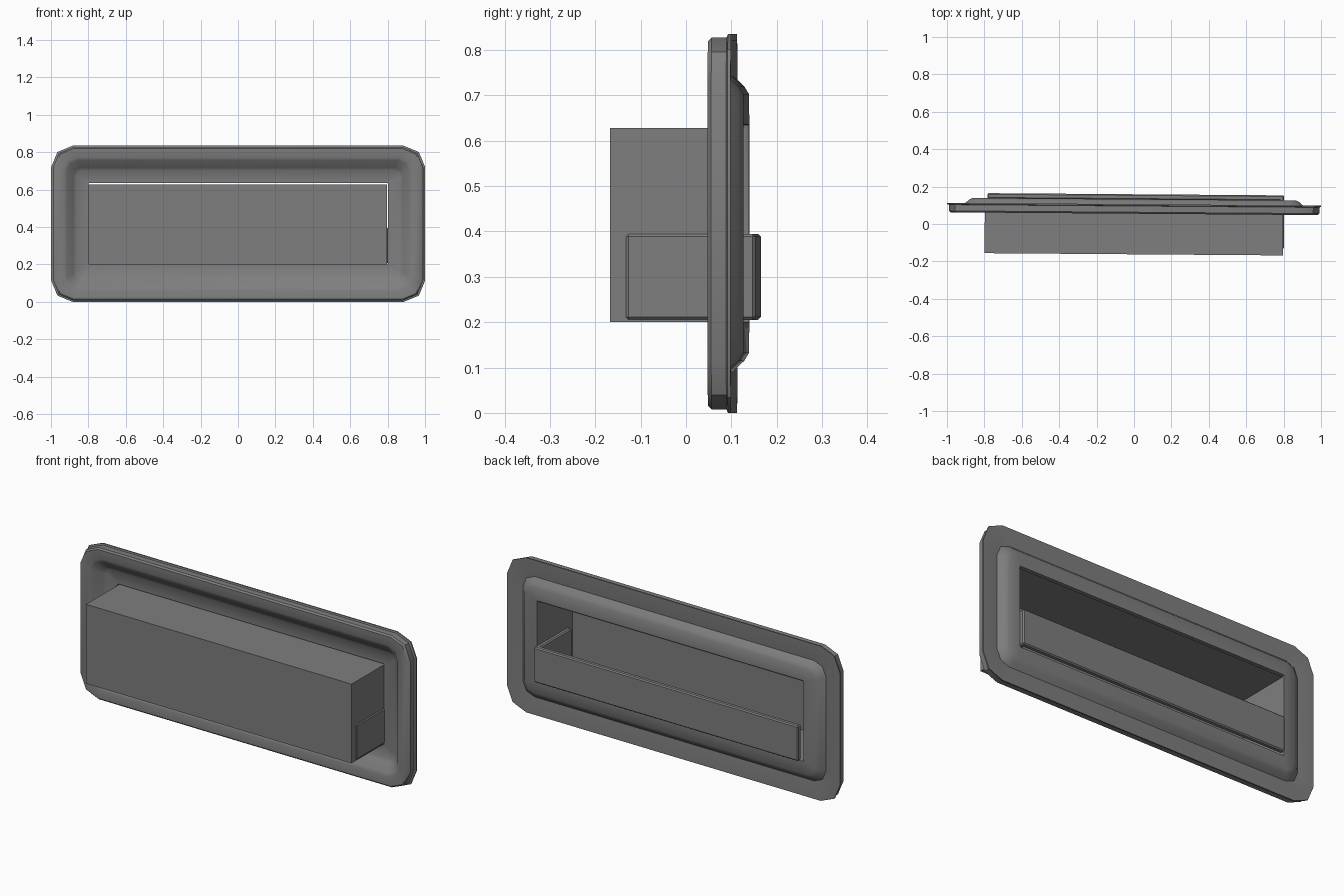
import bpy
import bmesh
import math

if "Cube" in bpy.data.objects:
    bpy.data.objects.remove(bpy.data.objects["Cube"])

TILT = -0.0075   # the whole fitting is turned very slightly
MID_Z = 0.4175

grey = bpy.data.materials.new("mid_grey")
grey.use_nodes = True
colour = (0.21, 0.21, 0.21, 1)
grey.diffuse_color = colour
grey.node_tree.nodes["Principled BSDF"].inputs["Base Color"].default_value = colour


def finish(bm, name, bevel=0.0):
    bmesh.ops.recalc_face_normals(bm, faces=bm.faces)
    mesh = bpy.data.meshes.new(name)
    bm.to_mesh(mesh)
    bm.free()
    mesh.materials.append(grey)
    obj = bpy.data.objects.new(name, mesh)
    bpy.context.collection.objects.link(obj)
    obj.rotation_euler.z = TILT
    if bevel:
        mod = obj.modifiers.new("edge_bevel", "BEVEL")
        mod.width = bevel
        mod.segments = 1
    return obj


def outline(bm, hx, hz, r, y):
    """Rectangle with two-segment rounded corners, at depth y."""
    verts = []
    for corner in range(4):
        sx = 1 if corner in (0, 3) else -1
        sz = 1 if corner < 2 else -1
        for step in range(3):
            a = math.radians(90 * corner + 45 * step)
            verts.append(bm.verts.new((sx * (hx - r) + r * math.cos(a), y,
                                       MID_Z + sz * (hz - r) + r * math.sin(a))))
    return verts


# Frame: closed section from the opening, out round the rim and back
section = [
    (0.80, 0.218, 0.004, 0.108),
    (0.865, 0.285, 0.03, 0.108),
    (0.88, 0.30, 0.04, 0.098),
    (0.915, 0.34, 0.06, 0.062),
    (0.93, 0.355, 0.07, 0.055),
    (0.98, 0.402, 0.10, 0.055),
    (0.99, 0.41, 0.11, 0.063),
    (0.99, 0.41, 0.11, 0.096),
    (1.0, 0.4175, 0.115, 0.099),
    (1.0, 0.4175, 0.115, 0.106),
    (0.985, 0.404, 0.105, 0.106),
    (0.91, 0.325, 0.07, 0.098),
    (0.885, 0.303, 0.06, 0.122),
    (0.865, 0.285, 0.05, 0.133),
    (0.80, 0.218, 0.004, 0.133),
]
bm = bmesh.new()
loops = [outline(bm, *s) for s in section]
for i, a in enumerate(loops):
    b = loops[(i + 1) % len(loops)]
    for j in range(len(a)):
        k = (j + 1) % len(a)
        bm.faces.new((a[j], a[k], b[k], b[j]))
frame = finish(bm, "frame")
bpy.ops.object.select_all(action="DESELECT")
frame.select_set(True)
bpy.context.view_layer.objects.active = frame
bpy.ops.object.shade_smooth_by_angle(angle=math.radians(40))


def block(bm, lo, hi):
    verts = bmesh.ops.create_cube(bm, size=1)["verts"]
    for v in verts:
        for n in range(3):
            v.co[n] = lo[n] if v.co[n] < 0 else hi[n]


# Recess box: thin sheet, open at the back
bm = bmesh.new()
block(bm, (-0.798, -0.162, 0.2), (0.797, 0.125, 0.628))
bm.faces.ensure_lookup_table()
bmesh.ops.recalc_face_normals(bm, faces=bm.faces)
back = [f for f in bm.faces if f.normal.y > 0.9]
bmesh.ops.delete(bm, geom=back, context="FACES_ONLY")
finish(bm, "recess_box")

# Handle: L-shaped section, a long pull plate with one leg into the box
path = [(-0.785, 0.159), (0.802, 0.159), (0.802, -0.127),
        (0.775, -0.127), (0.775, 0.13), (-0.785, 0.13)]
bm = bmesh.new()
face = bm.faces.new([bm.verts.new((x, y, 0.205)) for x, y in path])
top = bmesh.ops.extrude_face_region(bm, geom=[face])["geom"]
bmesh.ops.translate(bm, vec=(0, 0, 0.19),
                    verts=[g for g in top if isinstance(g, bmesh.types.BMVert)])
finish(bm, "pull_handle", bevel=0.006)
